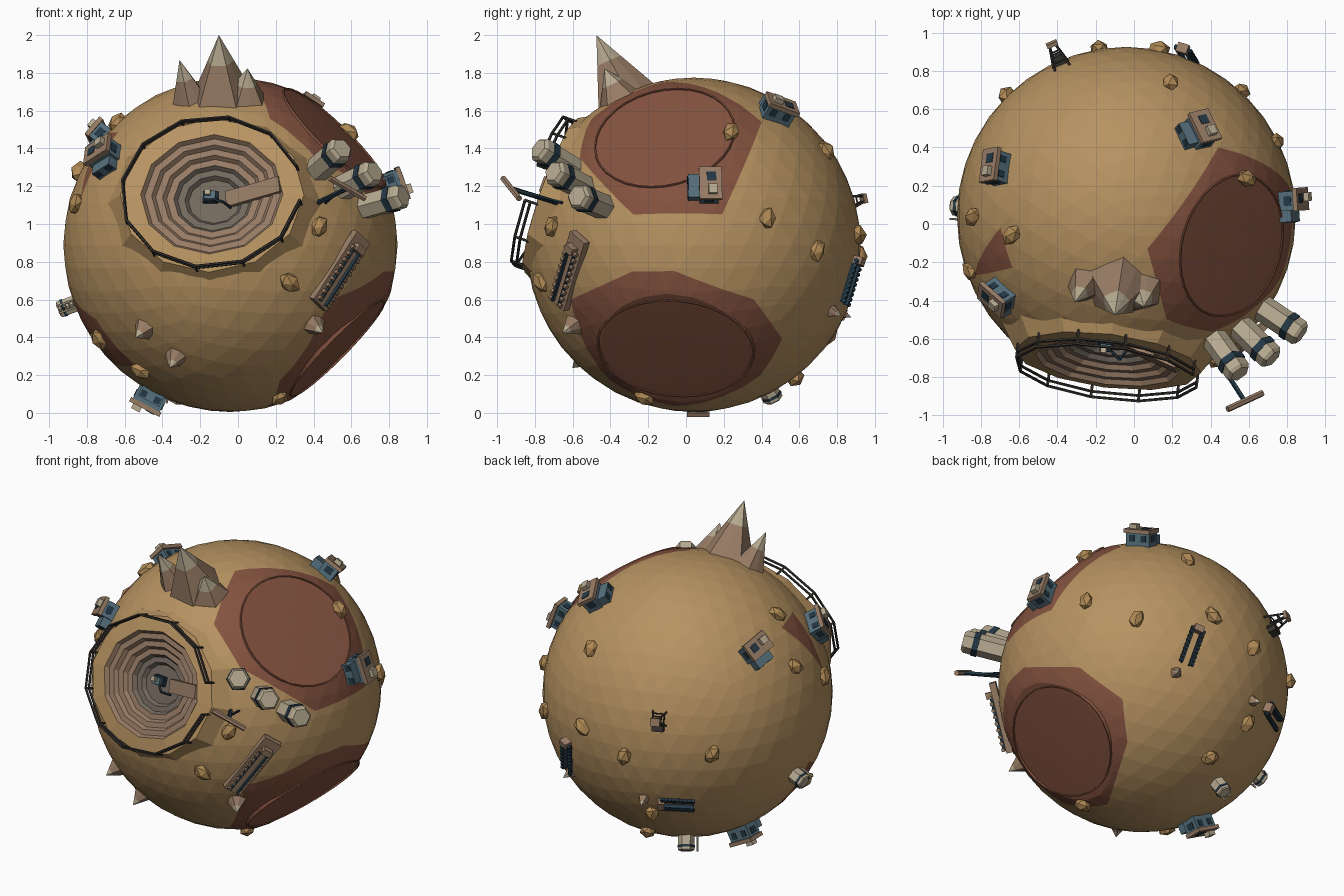
import bpy, bmesh, random
from math import sin, cos, pi, radians
from mathutils import Vector, Matrix

random.seed(4)
if "Cube" in bpy.data.objects:
    bpy.data.objects.remove(bpy.data.objects["Cube"])

CENTRE = Vector((-0.04, 0.04, 0.89))
R = 0.885


def material(name, *rgb):
    m = bpy.data.materials.new(name)
    m.use_nodes = True
    m.diffuse_color = (*rgb, 1)
    m.node_tree.nodes["Principled BSDF"].inputs["Base Color"].default_value = (*rgb, 1)
    return m


SAND = material("sand", 0.47, 0.29, 0.12)
RUST = material("rust", 0.23, 0.085, 0.05)
BROWN = material("brown stone", 0.31, 0.2, 0.13)
PALE = material("pale beige", 0.47, 0.4, 0.28)
NAVY = material("navy", 0.018, 0.04, 0.06)
SLATE = material("slate blue", 0.09, 0.16, 0.2)
IRON = material("dark iron", 0.04, 0.035, 0.03)
GREY = material("grey stone", 0.17, 0.14, 0.11)
OCHRE = material("ochre rock", 0.43, 0.25, 0.09)


def frame(direction, height=R, spin=0):
    """Local z points away from the planet, local y points up its surface."""
    d = Vector(direction).normalized()
    turn = d.to_track_quat('Z', 'Y').to_matrix().to_4x4()
    return Matrix.Translation(CENTRE + d * height) @ turn @ Matrix.Rotation(radians(spin), 4, 'Z')


class Part:
    def __init__(self, name, *mats):
        self.name, self.mats, self.bm = name, mats, bmesh.new()

    def box(self, centre, size, m=0, tilt=0):
        mat = Matrix.Translation(centre) @ Matrix.Rotation(tilt, 4, 'Y') @ Matrix.Diagonal((*size, 1))
        for v in bmesh.ops.create_cube(self.bm, size=1, matrix=mat)["verts"]:
            for f in v.link_faces:
                f.material_index = m

    def lathe(self, profile, sides, mats, star=0, at=Matrix()):
        rings = []
        for r, z in profile:
            ring = []
            for i in range(sides if r else 1):
                a, k = 2 * pi * i / sides, r * (1 - star * (i % 2))
                ring.append(self.bm.verts.new(at @ Vector((k * cos(a), k * sin(a), z))))
            rings.append(ring)
        for a, b, m in zip(rings, rings[1:], mats):
            for i in range(sides):
                j = i + 1
                quad = [a[i % len(a)], a[j % len(a)], b[j % len(b)], b[i % len(b)]]
                self.bm.faces.new(list(dict.fromkeys(quad))).material_index = m

    def rod(self, a, b, r, m=0, sides=5):
        a, b = Vector(a), Vector(b)
        at = Matrix.Translation(a) @ (b - a).to_track_quat('Z', 'Y').to_matrix().to_4x4()
        L = (b - a).length
        self.lathe([(0, 0), (r, 0), (r, L), (0, L)], sides, [m] * 3, at=at)

    def done(self, matrix):
        mesh = bpy.data.meshes.new(self.name)
        self.bm.to_mesh(mesh)
        self.bm.free()
        for m in self.mats:
            mesh.materials.append(m)
        ob = bpy.data.objects.new(self.name, mesh)
        ob.matrix_world = matrix
        bpy.context.collection.objects.link(ob)


# Planet: faceted ball, straight-edged rust patches, two flat basins, cap cut off for the pit
PIT = Vector((-0.12, -0.935, 0.325)).normalized()
BASINS = [(Vector((0.68, -0.19, 0.7)).normalized(), 0.8, 0.38, 0.37),
          (Vector((0.71, -0.12, -0.69)).normalized(), 0.79, 0.42, 0.355)]
PATCHES = [
    [(1.1, -1.7, 8.6), (2.1, -5.4, 6.7), (4.5, -6, 4.6), (8.1, -3.2, 1.6), (8.5, 1.5, 1.6), (4.8, 3.6, 6.5)],
    [(8.1, -3.2, -1.4), (8.7, -1, -1.4), (7.8, 3.2, -2.9), (5.6, 4.7, -5), (4.2, 3.5, -7),
     (2, -1, -8.6), (2.6, -4.4, -7.2), (5.2, -6.5, -2.9)],
    [(-8, -3.1, 2.4), (-6.6, -0.6, 5.9), (-6, -2.7, 6)],
    [(-8.2, -1, -2.8), (-6.5, 0, -6), (-5, -3.5, -6.5), (-7.2, -3.5, -4)]]
planet = Part("planet", SAND, RUST)
bm = planet.bm
bmesh.ops.create_icosphere(bm, subdivisions=4, radius=R)


def slice_planet(n, h, clear=False):
    geom = bm.verts[:] + bm.edges[:] + bm.faces[:]
    bmesh.ops.bisect_plane(bm, geom=geom, dist=1e-5, plane_co=n * h, plane_no=n, clear_outer=clear)


for corners in PATCHES:
    corners = [Vector(c) for c in corners]
    middle = sum(corners, Vector())
    sides = [a.cross(b).normalized() for a, b in zip(corners, corners[1:] + corners[:1])]
    sides = [s if s.dot(middle) > 0 else -s for s in sides]
    for s in sides:
        slice_planet(s, 0)
    for f in bm.faces:
        c = f.calc_center_median()
        if all(c.dot(s) > 0 for s in sides):
            f.material_index = 1
for n, h, wide, high in BASINS:
    slice_planet(n, h)
    for v in bm.verts:
        v.co -= n * 0.9 * max(0, v.co.dot(n) - h)
slice_planet(PIT, 0.76, True)
planet.done(Matrix.Translation(CENTRE))

# Thin rims round the basins
for n, h, wide, high in BASINS:
    rim = Part("basin_rim", RUST)
    rim.lathe([(1.01, -0.02), (1, 0.008), (0.98, 0.008), (0.97, -0.02)], 32, [0] * 3)
    rim.done(frame(n, h) @ Matrix.Diagonal((wide, high, 1, 1)))

# Open pit, a little wider than high: shoulder, stepped terraces, grey floor
OVAL = Matrix.Diagonal((1, 0.88, 1, 1))
pit = Part("open_pit", SAND, BROWN, GREY)
profile, mats = [(0.58, 0.66), (0.49, 0.805), (0.38, 0.82)], [0, 0]
for i in range(5):
    r, z = 0.38 - 0.056 * i, 0.82 - 0.024 * i
    profile += [(r - 0.018, z - 0.024), (r - 0.056, z - 0.024)]
    mats += [1 if i < 3 else 2] * 2
profile.append((0, 0.7))
pit.lathe(profile, 12, mats + [2])
pit.done(frame(PIT, 0) @ OVAL)

ramp = Part("pit_ramp", BROWN)
ramp.box((0.22, 0, 0.75), (0.32, 0.085, 0.05), tilt=-0.36)
ramp.done(frame(PIT, 0, 9))

digger = Part("digger", SLATE, NAVY, PALE)
digger.box((-0.02, 0.02, 0.715), (0.08, 0.06, 0.03), 1)
digger.box((-0.02, 0.02, 0.74), (0.06, 0.045, 0.03), 0)
digger.box((-0.03, 0.03, 0.765), (0.03, 0.03, 0.025), 2)
digger.rod((0, 0, 0.74), (0.06, -0.03, 0.78), 0.008, 1)
digger.rod((0.06, -0.03, 0.78), (0.09, -0.04, 0.72), 0.008, 1)
digger.done(frame(PIT, 0))

# Railing round the pit, open where the ramp leaves
rail = Part("pit_railing", IRON)
angles = [radians(20 + 30.3 * i) for i in range(12)]
for a, b in zip(angles, angles[1:] + [None]):
    p = Vector((0.48 * cos(a), 0.48 * sin(a), 0))
    rail.rod(p + Vector((0, 0, 0.79)), p + Vector((0, 0, 0.872)), 0.008)
    if b:
        q = Vector((0.48 * cos(b), 0.48 * sin(b), 0))
        for z in (0.84, 0.87):
            up = Vector((0, 0, z))
            rail.rod(p + up, q + up, 0.008)
rail.done(frame(PIT, 0) @ OVAL)


# Mountains and small spikes with pale tips
def peak(name, direction, radius, base, top, sides=10):
    p = Part(name, BROWN, PALE)
    h = top - base
    p.lathe([(0, base), (radius, base), (radius * 0.36, base + 0.64 * h), (0, top)], sides, [0, 0, 1], 0.15)
    p.done(frame(direction, 0, random.uniform(0, 60)))


peak("main_mountain", (-0.05, -0.42, 0.906), 0.2, 0.8, 1.225)
peak("side_mountain", (-0.27, -0.45, 0.98), 0.13, 0.8, 1.11)
peak("side_mountain", (0.09, -0.47, 0.93), 0.17, 0.8, 1.05)
for d in [(-0.46, -0.61, -0.45), (-0.29, -0.58, -0.59), (0.45, -0.64, -0.43)]:
    peak("spike", d, 0.078, 0.86, 0.97, 8)
for d in [(0.36, 0.75, -0.36), (-0.22, 0.78, -0.36)]:
    peak("spike", d, 0.05, 0.86, 0.95, 8)


# Hexagonal silos and tanks with a dark band
def silo(name, direction, r, h):
    s = Part(name, PALE, NAVY)
    s.lathe([(0, -0.05), (r, -0.05), (r, 0.6 * h), (1.08 * r, 0.6 * h), (1.08 * r, 0.75 * h),
             (r, 0.75 * h), (r, 0.93 * h), (0.8 * r, h), (0, h)], 6, [0, 0, 1, 1, 1, 0, 0, 0])
    if r < 0.06:
        for y in (-0.02, 0.02):
            s.rod((r + 0.02, y, -0.02), (r + 0.02, y, h), 0.006)
        for i in range(4):
            s.rod((r + 0.02, -0.02, h * i / 4), (r + 0.02, 0.02, h * i / 4), 0.004)
    s.done(frame(direction))


for d in [(0.59, -0.82, 0.51), (0.75, -0.73, 0.38), (0.92, -0.62, 0.26)]:
    silo("silo", d, 0.07, 0.25)
for d in [(-0.82, 0.05, -0.31), (-0.27, 0.4, -0.77)]:
    silo("small_tank", d, 0.05, 0.09)

# Crane mast with a cross bar
crane = Part("crane", NAVY, BROWN)
crane.rod((0, 0, -0.05), (0, 0, 0.3), 0.014)
crane.rod((0.05, 0, 0), (0, 0, 0.18), 0.008)
crane.rod((-0.1, 0.055, 0.3), (0.1, -0.055, 0.3), 0.017, 1, 6)
crane.done(frame((0.52, -0.81, 0.25)))


# Huts: slate walls, brown roof slab, lower annex, dark windows, roof box
def hut(direction, spin):
    h = Part("hut", BROWN, SLATE, NAVY, PALE)
    h.box((0, 0.02, 0.03), (0.16, 0.1, 0.11), 1)
    h.box((0, 0.025, 0.095), (0.18, 0.12, 0.025))
    h.box((0, -0.055, 0.015), (0.13, 0.07, 0.09), 1)
    for x in (-0.04, 0.04):
        h.box((x, -0.09, 0.035), (0.035, 0.008, 0.035), 2)
        h.box((x, 0.07, 0.05), (0.035, 0.008, 0.04), 2)
    for x in (-0.08, 0.08):
        h.box((x, 0.02, 0.05), (0.008, 0.05, 0.04), 2)
    h.box((-0.035, 0.03, 0.107), (0.05, 0.05, 0.008), 2)
    h.box((0.04, 0.035, 0.12), (0.05, 0.045, 0.03), 3)
    h.done(frame(direction, R - 0.01, spin))


for d, spin in [((-0.66, 0.24, 0.53), 20), ((-0.64, -0.41, 0.44), 30), ((0.36, 0.43, 0.7), 150),
                ((0.84, 0.06, 0.3), -90), ((-0.42, 0, -0.8), 90)]:
    hut(d, spin)


# Conveyors: twin dark beams with rollers, the front one on a stone slab
def conveyor(direction, spin, length, slab):
    c = Part("conveyor", NAVY, BROWN)
    roller = 1 if slab else 0
    if slab:
        c.box((0, 0.03, 0), (0.12, length, 0.04), 1)
    for x in (-0.025, 0.025):
        c.box((x, 0, 0.025), (0.008, length * 0.8, 0.03))
        for i in range(9):
            y = length * (i / 8 - 0.5) * 0.75
            c.rod((x * 1.2, y, 0.035), (x * 1.9, y, 0.035), 0.013, roller, 6)
    c.box((0, length * 0.4, 0.035), (0.06, 0.04, 0.05), 1)
    c.done(frame(direction, R, spin))


conveyor((0.56, -0.66, -0.16), -34, 0.44, True)
conveyor((0.3, 0.8, -0.19), -15, 0.3, False)
conveyor((-0.4, 0.67, -0.34), 88, 0.25, False)

# Drilling derrick on the back
derrick = Part("derrick", IRON, BROWN)
for x, y in [(1, 1), (-1, 1), (-1, -1), (1, -1)]:
    derrick.rod((0.045 * x, 0.045 * y, -0.02), (0.015 * x, 0.015 * y, 0.12), 0.007)
    for z, r in ((0.03, 0.036), (0.075, 0.026)):
        derrick.rod((r * x, r * y, z), (-r * y, r * x, z), 0.005)
derrick.box((0, 0, 0.125), (0.06, 0.05, 0.02), 1)
derrick.box((0, -0.05, 0.02), (0.07, 0.05, 0.05), 0)
derrick.done(frame((-0.38, 0.88, 0.24)))

# Scattered boulders
for d in [(-8.3, -2.9, 2.2), (-8, 0, 3.9), (-6, -1, 6.5), (6.3, 2, 6), (5, -8, 1), (3.1, -8, -2), (2.6, -2.6, -8),
          (8, 4, 1.4), (5.7, 6.2, -0.3), (2.3, 7, 5), (-1.4, 8.8, -0.6), (1.7, 8.6, 0.5), (-6.3, 6.4, -0.1),
          (-7, -2.5, -5), (-4.8, -3.5, -6.7), (-0.8, 5.2, -6.8), (-2.3, 7, -4.7)]:
    rock = Part("boulder", OCHRE)
    bmesh.ops.create_icosphere(rock.bm, subdivisions=1, radius=1)
    for v in rock.bm.verts:
        k = random.uniform(0.95, 1.2)
        v.co = Vector((v.co.x * 0.045, v.co.y * 0.06, v.co.z * 0.038)) * k
    rock.done(frame(d, R + 0.006, random.uniform(-50, 50)))
